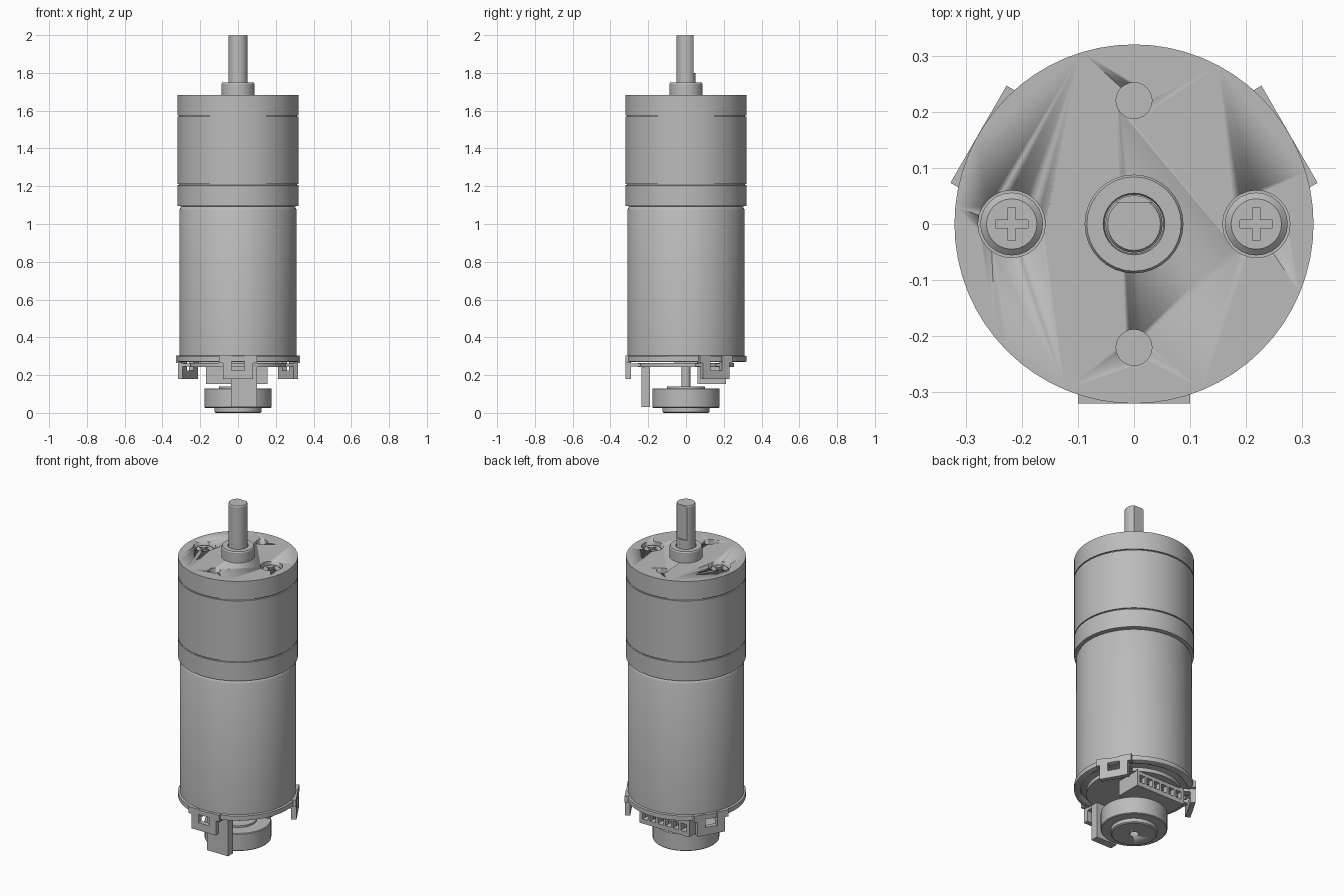
import bpy, bmesh, math
from mathutils import Matrix, Vector

cube = bpy.data.objects.get("Cube")
if cube:
    bpy.data.objects.remove(cube, do_unlink=True)

grey = bpy.data.materials.new("satin grey")
grey.use_nodes = True
grey.diffuse_color = (0.5, 0.5, 0.5, 1)
grey.node_tree.nodes["Principled BSDF"].inputs["Base Color"].default_value = (0.5, 0.5, 0.5, 1)


def make(name, bm, smooth=False):
    bmesh.ops.recalc_face_normals(bm, faces=bm.faces)
    mesh = bpy.data.meshes.new(name)
    bm.to_mesh(mesh)
    bm.free()
    mesh.materials.append(grey)
    ob = bpy.data.objects.new(name, mesh)
    bpy.context.collection.objects.link(ob)
    if smooth:
        bpy.ops.object.select_all(action='DESELECT')
        ob.select_set(True)
        bpy.context.view_layer.objects.active = ob
        bpy.ops.object.shade_smooth_by_angle(angle=math.radians(32))
    return ob


def lathe(name, profile, sides=64, at=(0, 0)):
    """Revolve (radius, height) points about z; end caps are filled."""
    bm = bmesh.new()
    rings = []
    for r, z in profile:
        rings.append([bm.verts.new((at[0] + r * math.cos(2 * math.pi * i / sides),
                                    at[1] + r * math.sin(2 * math.pi * i / sides), z))
                      for i in range(sides)])
    for a, b in zip(rings, rings[1:]):
        for i in range(sides):
            j = (i + 1) % sides
            bm.faces.new((a[i], a[j], b[j], b[i]))
    bm.faces.new(rings[0])
    bm.faces.new(rings[-1])
    return make(name, bm, True)


def boxes(name, spans, turn=0):
    """Join boxes given as (low corner, high corner), turned about z."""
    bm = bmesh.new()
    for lo, hi in spans:
        lo, hi = Vector(lo), Vector(hi)
        bmesh.ops.create_cube(bm, size=1, matrix=Matrix.Translation((lo + hi) / 2)
                              @ Matrix.Diagonal((*(hi - lo), 1)))
    bmesh.ops.rotate(bm, verts=bm.verts, matrix=Matrix.Rotation(turn, 3, 'Z'))
    return make(name, bm)


def cut(target, cutter):
    cutter.hide_render = True
    cutter.hide_viewport = True
    cutter.display_type = 'WIRE'
    mod = target.modifiers.new("cut", 'BOOLEAN')
    mod.operation = 'DIFFERENCE'
    mod.solver = 'EXACT'
    mod.object = cutter


# Gearbox: base ring, housing and face plate separated by thin grooves
R, G = 0.32, 0.313
lathe("gearbox_ring", [(0.3, 1.093), (R, 1.096), (R, 1.205), (G, 1.206)])
lathe("gearbox_housing", [(G, 1.2), (G, 1.211), (R, 1.212), (R, 1.568), (G, 1.569)])
plate = lathe("face_plate", [(G, 1.56), (G, 1.574), (R, 1.575), (R, 1.683)])

# Screws and mounting holes in the face plate
for side, label in ((-1, "right"), (1, "left")):
    x = 0.218 * side
    cut(plate, lathe(label + "_screw_pocket", [(0.06, 1.645), (0.06, 1.72)], 24, (x, 0)))
    cut(plate, lathe(("front" if side < 0 else "back") + "_hole_cutter",
                     [(0.032, 1.6), (0.032, 1.72)], 24, (0, 0.22 * side)))
    screw = lathe(label + "_screw", [(0.056, 1.64), (0.056, 1.658), (0.045, 1.668)], 24, (x, 0))
    for n, (w, d) in enumerate(((0.029, 0.007), (0.007, 0.029))):
        cut(screw, boxes(label + "_slot_%d" % n,
                         [((x - w, -d, 1.648), (x + w, d, 1.7))]))

# Output boss and D shaped shaft
lathe("shaft_boss", [(0.088, 1.67), (0.088, 1.742), (0.084, 1.748),
                     (0.055, 1.748), (0.053, 1.74)], 32)
shaft = lathe("output_shaft", [(0.051, 1.7), (0.051, 1.994), (0.047, 2.0)], 32)
cut(shaft, boxes("shaft_flat_cutter", [((-0.1, 0.039, 1.8), (0.1, 0.1, 2.1))]))

# Motor can with rolled shoulder and a flanged lower rim
lathe("motor_can", [(0.3, 0.29), (0.31, 0.295), (0.31, 1.075), (0.304, 1.088), (0.295, 1.094)])
rim = lathe("lower_rim", [(0.314, 0.27), (R, 0.273), (R, 0.3), (0.308, 0.304)])
cut(rim, lathe("rim_recess_cutter", [(0.285, 0.2), (0.285, 0.29)]))
board = lathe("encoder_board", [(0.255, 0.242), (0.255, 0.265)], 48)
boxes("board_spacers", [((-0.2, -0.06, 0.255), (0.2, 0.06, 0.295))])

# Three windowed clips spaced evenly around the rim
for n in range(3):
    boxes("rim_clip_%d" % (n + 1), [
        ((-0.08, -0.32, 0.18), (0.08, -0.292, 0.225)),
        ((-0.08, -0.32, 0.225), (-0.035, -0.292, 0.27)),
        ((0.035, -0.32, 0.225), (0.08, -0.292, 0.27)),
        ((-0.1, -0.32, 0.265), (-0.035, -0.292, 0.304)),
        ((0.035, -0.32, 0.265), (0.1, -0.292, 0.304)),
        ((-0.08, -0.3, 0.245), (-0.035, -0.24, 0.262)),
        ((0.035, -0.3, 0.245), (0.08, -0.24, 0.262))], n * 2 * math.pi / 3)

# Encoder magnet on the rear shaft, with its stepped hub and centre hole
lathe("rear_shaft", [(0.024, 0.1), (0.024, 0.27)], 20)
magnet = lathe("magnet_wheel", [(0.118, 0.0), (0.125, 0.005), (0.125, 0.026), (0.174, 0.026),
                                (0.178, 0.03), (0.178, 0.126), (0.174, 0.13),
                                (0.1, 0.13), (0.1, 0.14)], 48)
cut(magnet, lathe("centre_hole_cutter", [(0.025, -0.05), (0.025, 0.04)], 20))

# Hall sensor beside the magnet
boxes("hall_sensor", [((-0.037, -0.235, 0.03), (0.1, -0.19, 0.25))])

# Wire connector with six sockets and a pin in each
connector = boxes("connector", [((-0.17, 0.06, 0.152), (0.155, 0.212, 0.25))])
sockets, pins = [], []
for i in range(6):
    x = -0.0075 + (i - 2.5) * 0.05
    sockets.append(((x - 0.018, 0.15, 0.178), (x + 0.018, 0.25, 0.222)))
    pins.append(((x - 0.006, 0.14, 0.194), (x + 0.006, 0.2, 0.206)))
cut(connector, boxes("socket_cutters", sockets))
boxes("connector_pins", pins)
